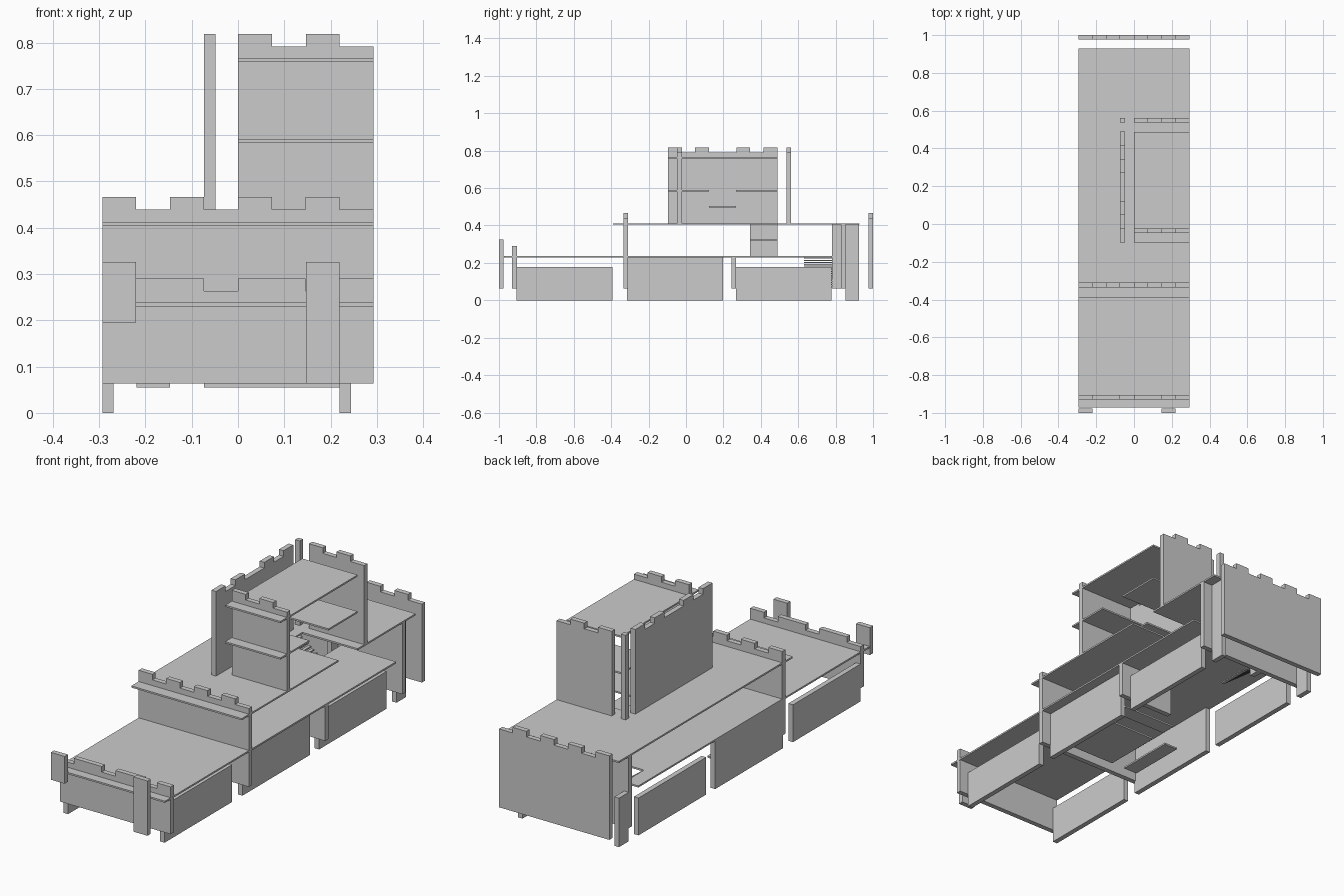
import bpy, bmesh
from mathutils import Matrix

if "Cube" in bpy.data.objects:
    bpy.data.objects.remove(bpy.data.objects["Cube"])

S = 0.0732      # grid unit
T = 0.0244      # wall thickness
P = 0.008       # deck thickness
X0, X1 = -0.293, 0.293


def box_into(bm, x0, x1, y0, y1, z0, z1):
    m = Matrix.Translation(((x0 + x1) / 2, (y0 + y1) / 2, (z0 + z1) / 2)) @ \
        Matrix.Diagonal((x1 - x0, y1 - y0, z1 - z0, 1))
    bmesh.ops.create_cube(bm, size=1, matrix=m)


def finish(name, bm):
    me = bpy.data.meshes.new(name)
    bm.to_mesh(me)
    bm.free()
    ob = bpy.data.objects.new(name, me)
    bpy.context.collection.objects.link(ob)
    return ob


def box(name, *b):
    bm = bmesh.new()
    box_into(bm, *b)
    return finish(name, bm)


def plate(name, outline, z):
    """Flat deck from an outline, top at z."""
    bm = bmesh.new()
    f = bm.faces.new([bm.verts.new((x, y, z - P)) for x, y in outline])
    r = bmesh.ops.extrude_face_region(bm, geom=[f])
    vs = [v for v in r["geom"] if isinstance(v, bmesh.types.BMVert)]
    bmesh.ops.translate(bm, vec=(0, 0, P), verts=vs)
    bmesh.ops.recalc_face_normals(bm, faces=bm.faces)
    return finish(name, bm)


def battlement(name, start, other, z0, z1, pattern, along_x=True):
    """Crenellated wall; pattern has 1 for a merlon, 0 for a gap."""
    pts = [(start, z0)]
    for i, hi in enumerate(pattern):
        z = z1 if hi else z1 - 0.027
        for q in ((start + i * S, z), (start + (i + 1) * S, z)):
            if q != pts[-1]:
                pts.append(q)
    pts.append((start + len(pattern) * S, z0))
    # merge repeated points between equal segments
    clean = [pts[0]]
    for q in pts[1:]:
        if abs(q[0] - clean[-1][0]) + abs(q[1] - clean[-1][1]) > 1e-5:
            clean.append(q)
    bm = bmesh.new()
    f = bm.faces.new([bm.verts.new((u, other, z) if along_x else (other, u, z)) for u, z in clean])
    r = bmesh.ops.extrude_face_region(bm, geom=[f])
    vs = [v for v in r["geom"] if isinstance(v, bmesh.types.BMVert)]
    bmesh.ops.translate(bm, vec=(0, T, 0) if along_x else (T, 0, 0), verts=vs)
    bmesh.ops.recalc_face_normals(bm, faces=bm.faces)
    return finish(name, bm)


ALT = [1, 0] * 4

# cross walls of the main body
battlement("front_wall", X0, -0.929, 0.063, 0.29, [0, 1, 1, 0, 1, 1, 0, 1])
battlement("middle_wall", X0, -0.335, 0.063, 0.466, ALT)
battlement("back_wall", X0, 0.9756, 0.063, 0.466, ALT)
box("inner_wall", 0.0, X1, 0.242, 0.266, 0.063, 0.232)
box("rear_inner_wall", X0, X1, 0.829, 0.853, 0.063, 0.404)

# front turrets
box("left_turret_front", X0, X0 + S, -1.0, -0.9756, 0.195, 0.326)
box("right_turret_front", 2 * S, 3 * S, -1.0, -0.9756, 0.063, 0.326)

# long side boards, both sides
for side, x in (("left", X0), ("right", 3 * S)):
    for part, y, n, h in (("front", -0.905, 7, 0.179), ("middle", -0.315, 7, 0.232),
                          ("rear", 0.266, 7, 0.179),
                          ("end", 0.853, 1, 0.404 if side == "right" else 0.235)):
        box(f"{side}_{part}_board", x, x + T, y, y + n * S, 0.0, h)

# lower deck with the stair opening at the back
plate("lower_deck", [(X0, -0.972), (X1, -0.972), (X1, 0.78), (0, 0.78), (0, 0.632),
                     (-3 * S, 0.632), (-3 * S, 0.78), (X0, 0.78)], 0.238)

# upper deck with a notch on the right
plate("upper_deck", [(X0, -0.39), (X1, -0.39), (X1, 0.342), (0, 0.342), (0, 0.488),
                     (X1, 0.488), (X1, 0.928), (X0, 0.928)], 0.412)

# rear stairs
bm = bmesh.new()
for i in range(14):
    x = -i * 3 * S / 14
    z = 0.075 + i * 0.0118
    box_into(bm, x - 3 * S / 14, x, 0.632, 0.78, z - 0.006, z)
finish("rear_stairs", bm)

# stair landings and their backing boards
box("lower_landing", 0.0, 2 * S, 0.342, 0.488, 0.32, 0.328)
box("lower_landing_board", -S, -S + T, 0.342, 0.488, 0.238, 0.404)
box("rear_partition", -S, -S + T, 0.78, 0.829, 0.063, 0.404)
box("upper_landing", 0.0, 2 * S, 0.122, 0.268, 0.495, 0.503)

# ground floor plates
box("floor_strip", -3 * S, -2 * S, -0.245, 0.048, 0.055, 0.063)
box("floor_plate", -S, 3 * S + T, -0.245, 0.048, 0.055, 0.063)
box("floor_step", -S, 3 * S + T, 0.122, 0.195, 0.055, 0.063)

# tower
battlement("tower_front_wall", 0, -0.047, 0.412, 0.818, [1, 0, 1, 0])
battlement("tower_back_wall", 0, 0.538, 0.412, 0.818, [1, 0, 1, 0])
battlement("tower_side_wall", -0.097, -S, 0.412, 0.818, [1, 0, 1, 0, 0, 1, 0, 1], False)
box("tower_back_post", -S, -S + T, 0.538, 0.562, 0.412, 0.818)
box("tower_floor_front", 0, X1, -0.097, 0.122, 0.583, 0.591)
box("tower_floor_back", 0, X1, 0.268, 0.488, 0.583, 0.591)
box("tower_roof", 0, X1, -0.097, 0.488, 0.758, 0.766)
